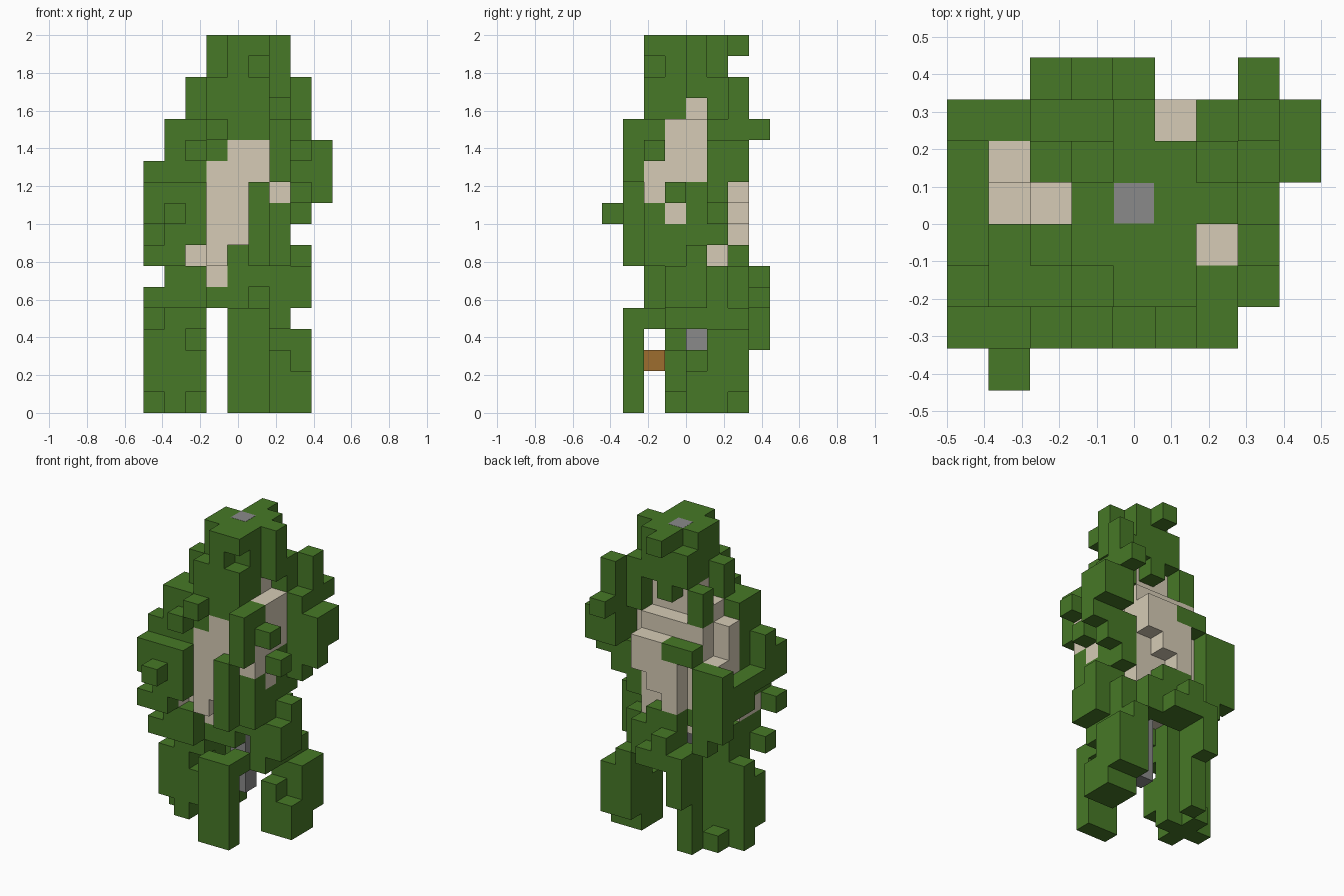
import bpy
import bmesh
from mathutils import Vector

cube = bpy.data.objects.get("Cube")
if cube:
    bpy.data.objects.remove(cube, do_unlink=True)

CELL = 2 / 18
ORIGIN = Vector((-4.5, -4, 0))


def material(name, colour):
    mat = bpy.data.materials.new(name)
    mat.use_nodes = True
    mat.diffuse_color = (*colour, 1)
    shader = next(n for n in mat.node_tree.nodes if n.type == "BSDF_PRINCIPLED")
    shader.inputs["Base Color"].default_value = (*colour, 1)
    return mat


leaf = material("leaf green", (0.063, 0.19, 0.02))
cloth = material("pale cloth", (0.67, 0.6, 0.465))
metal = material("mid grey", (0.255, 0.255, 0.255))
wood = material("wood brown", (0.34, 0.155, 0.028))

owner = {}   # grid cell -> part name
colours = {}  # part name -> material


def part(name, mat, *boxes):
    """Fill inclusive cell ranges (x, x, y, y, z, z); later parts replace earlier."""
    colours[name] = mat
    for x0, x1, y0, y1, z0, z1 in boxes:
        for x in range(x0, x1 + 1):
            for y in range(y0, y1 + 1):
                for z in range(z0, z1 + 1):
                    owner[x, y, z] = name


# Inner figure
part("torso", cloth,
     (2, 6, 3, 4, 8, 13), (2, 5, 5, 5, 8, 12), (3, 3, 2, 2, 7, 11),
     (4, 4, 2, 2, 8, 12), (5, 5, 2, 2, 11, 12), (6, 6, 2, 2, 10, 11),
     (5, 5, 5, 5, 7, 7))
part("back_bundle", cloth,
     (5, 5, 6, 6, 10, 11), (4, 4, 6, 6, 9, 11), (3, 3, 6, 6, 8, 10))
part("right_arm", cloth,
     (1, 1, 4, 4, 9, 12), (1, 1, 5, 5, 8, 10), (1, 1, 2, 3, 7, 7))
part("spine_pole", metal, (4, 4, 4, 4, 2, 5))
part("wooden_peg", wood, (4, 4, 2, 2, 2, 2))

# Leafy hood
part("hood", leaf,
     (3, 5, 3, 4, 14, 17), (4, 4, 5, 5, 14, 17), (5, 5, 5, 5, 15, 17),
     (3, 3, 5, 5, 15, 16), (6, 6, 4, 4, 15, 17), (4, 4, 6, 6, 17, 17),
     (5, 5, 2, 2, 17, 17), (5, 5, 2, 2, 13, 15), (4, 4, 2, 2, 13, 17),
     (3, 3, 2, 2, 12, 15))
part("neck", cloth, (3, 5, 4, 4, 14, 14))

# Foliage on the shoulders
part("right_shoulder_leaves", leaf,
     (2, 2, 3, 3, 14, 15), (2, 2, 5, 5, 13, 14), (1, 1, 2, 3, 11, 13),
     (2, 2, 2, 2, 11, 13), (0, 0, 2, 2, 9, 11), (0, 0, 3, 3, 9, 9),
     (2, 2, 1, 1, 12, 12), (3, 3, 1, 1, 13, 13), (2, 3, 6, 6, 11, 11))
part("left_shoulder_leaves", leaf,
     (7, 7, 6, 6, 11, 15), (6, 6, 5, 5, 8, 10), (6, 6, 5, 5, 13, 15),
     (7, 7, 5, 5, 9, 13), (8, 8, 5, 5, 10, 12), (8, 8, 6, 6, 11, 12),
     (7, 7, 7, 7, 13, 13))

# Foliage on the chest and arms
part("left_chest_leaves", leaf,
     (6, 6, 1, 1, 11, 13), (6, 6, 2, 2, 12, 13), (7, 7, 2, 2, 12, 12),
     (5, 5, 1, 1, 7, 10), (6, 6, 2, 2, 7, 9), (6, 6, 4, 4, 7, 10),
     (7, 7, 3, 3, 10, 10))
part("right_front_leaves", leaf,
     (0, 2, 1, 1, 9, 10), (1, 2, 1, 1, 8, 8), (0, 1, 1, 1, 7, 7),
     (1, 1, 0, 0, 9, 9), (1, 2, 2, 3, 8, 10))
part("right_back_leaves", leaf,
     (0, 1, 6, 6, 7, 10), (0, 0, 4, 5, 8, 9), (1, 1, 6, 6, 6, 6))

# Leafy skirt around the hips
part("hip_leaves", leaf,
     (2, 5, 3, 3, 6, 7), (2, 2, 4, 5, 7, 7), (4, 4, 5, 5, 7, 7),
     (5, 5, 4, 4, 6, 7), (4, 4, 3, 3, 5, 5), (5, 5, 2, 2, 4, 4),
     (5, 5, 5, 5, 5, 6), (0, 2, 2, 2, 5, 5), (3, 3, 3, 3, 5, 5),
     (1, 1, 2, 4, 5, 6), (2, 2, 3, 4, 5, 5), (2, 2, 2, 2, 6, 6))
part("waist", cloth, (3, 3, 3, 3, 6, 6), (2, 3, 3, 3, 7, 7), (3, 4, 4, 4, 6, 7))
part("side_leaves", leaf,
     (6, 6, 3, 3, 4, 8), (7, 7, 4, 4, 5, 7), (7, 7, 3, 3, 5, 6),
     (6, 6, 4, 4, 4, 6), (6, 6, 5, 5, 4, 6))
part("back_skirt_leaves", leaf,
     (3, 4, 6, 6, 5, 7), (2, 2, 6, 6, 5, 5), (5, 5, 6, 6, 5, 6),
     (2, 2, 7, 7, 3, 5), (3, 3, 7, 7, 5, 6), (4, 4, 7, 7, 5, 5))

# Legs
part("front_leg", leaf, (4, 5, 1, 1, 0, 4))
part("right_leg", leaf,
     (0, 1, 3, 4, 1, 3), (1, 1, 3, 4, 0, 0), (2, 2, 3, 4, 1, 2),
     (2, 2, 4, 4, 0, 4), (0, 0, 4, 4, 0, 0), (1, 1, 5, 5, 0, 0),
     (1, 2, 3, 3, 4, 4), (0, 1, 4, 4, 4, 4))
part("rear_leg", leaf, (2, 2, 6, 6, 0, 4))
part("left_leg", leaf,
     (7, 7, 4, 4, 0, 1), (6, 6, 4, 4, 0, 2), (6, 7, 5, 5, 0, 3),
     (7, 7, 6, 6, 1, 3), (6, 6, 6, 6, 1, 4))


# Mesh each part from its outward cell faces only
def face_corners(cell, axis, side):
    u, v = (axis + 1) % 3, (axis + 2) % 3
    loop = [(0, 0), (1, 0), (1, 1), (0, 1)]
    for a, b in loop if side else reversed(loop):
        corner = Vector(cell)
        corner[axis] += side
        corner[u] += a
        corner[v] += b
        yield (corner + ORIGIN) * CELL


for name, mat in colours.items():
    bm = bmesh.new()
    for cell in [c for c, who in owner.items() if who == name]:
        for axis in range(3):
            for side in (0, 1):
                beside = list(cell)
                beside[axis] += 2 * side - 1
                if tuple(beside) not in owner:
                    bm.faces.new([bm.verts.new(p) for p in face_corners(cell, axis, side)])
    bmesh.ops.remove_doubles(bm, verts=bm.verts, dist=CELL / 100)
    mesh = bpy.data.meshes.new(name)
    bm.to_mesh(mesh)
    bm.free()
    mesh.materials.append(mat)
    bpy.context.scene.collection.objects.link(bpy.data.objects.new(name, mesh))

# Tip of the pole showing through the hood
bpy.ops.mesh.primitive_cube_add(size=1, location=(0, CELL / 2, 2 - 0.002))
tip = bpy.context.object
tip.name = "pole_tip"
tip.scale = (CELL * 0.97, CELL * 0.97, 0.006)
tip.data.materials.append(metal)
